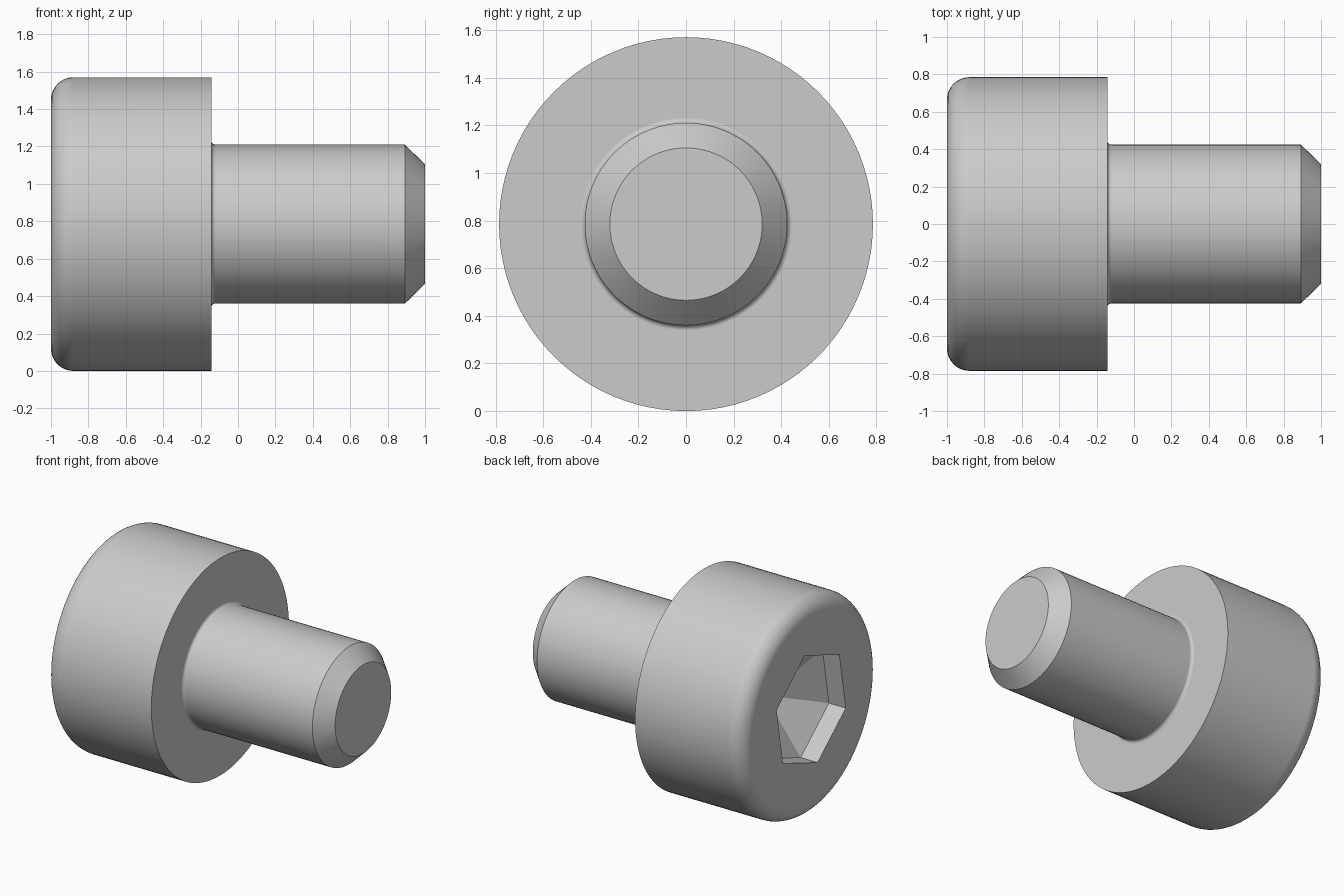
import bpy, bmesh, math
from mathutils import Vector

cube = bpy.data.objects.get("Cube")
if cube:
    bpy.data.objects.remove(cube, do_unlink=True)

SIDES = 96
HEAD_R, SHANK_R, TIP_R = 0.785, 0.425, 0.32
ROUND, FILLET = 0.12, 0.022
SEAT_X, CHAMFER_X = -0.143, 0.892
HEX_R, HEX_TURN = 0.42, math.radians(20)
WALL_X, APEX_X = -0.865, -0.63

steel = bpy.data.materials.new("steel grey")
steel.use_nodes = True
colour = (0.6, 0.6, 0.6, 1)
steel.diffuse_color = colour
steel.node_tree.nodes["Principled BSDF"].inputs["Base Color"].default_value = colour

bm = bmesh.new()


def ring(x, radius, count=SIDES, turn=0.0):
    """Closed loop of vertices around the screw axis."""
    angles = [turn + math.tau * i / count for i in range(count)]
    return [bm.verts.new((x, radius * math.cos(a), radius * math.sin(a))) for a in angles]


def skin(a, b):
    for i in range(len(a)):
        j = (i + 1) % len(a)
        bm.faces.new((a[i], a[j], b[j], b[i]))


def arc(cx, cr, radius, start, end, steps):
    """Profile points on a circular arc, angles in degrees."""
    for i in range(steps + 1):
        t = math.radians(start + (end - start) * i / steps)
        yield cx + radius * math.cos(t), cr + radius * math.sin(t)


# Head, fillet, shank and chamfer as one turned profile
profile = list(arc(-1 + ROUND, HEAD_R - ROUND, ROUND, 180, 90, 10))
profile.append((SEAT_X, HEAD_R))
profile += arc(SEAT_X + FILLET, SHANK_R + FILLET, FILLET, 180, 270, 6)
profile += [(CHAMFER_X, SHANK_R), (1, TIP_R)]
rings = [ring(x, r) for x, r in profile]
for a, b in zip(rings, rings[1:]):
    skin(a, b)
bm.faces.new(rings[-1])

# Hexagonal socket with a pointed floor
mouth = ring(-1, HEX_R, 6, HEX_TURN)
floor = ring(WALL_X, HEX_R, 6, HEX_TURN)
skin(mouth, floor)
apex = bm.verts.new((APEX_X, 0, 0))
for i in range(6):
    bm.faces.new((floor[i], floor[(i + 1) % 6], apex))

# Flat end of the head around the socket
rim = [bm.edges.get((loop[i - 1], loop[i])) for loop in (rings[0], mouth) for i in range(len(loop))]
bmesh.ops.triangle_fill(bm, edges=rim, use_beauty=True, normal=Vector((-1, 0, 0)))
bmesh.ops.recalc_face_normals(bm, faces=bm.faces)

mesh = bpy.data.meshes.new("socket_screw")
bm.to_mesh(mesh)
bm.free()
mesh.materials.append(steel)
screw = bpy.data.objects.new("socket_screw", mesh)
screw.location.z = HEAD_R
bpy.context.collection.objects.link(screw)

bpy.ops.object.select_all(action="DESELECT")
screw.select_set(True)
bpy.context.view_layer.objects.active = screw
bpy.ops.object.shade_smooth_by_angle(angle=math.radians(30))
weighted = screw.modifiers.new("even_shading", "WEIGHTED_NORMAL")
weighted.keep_sharp = True
